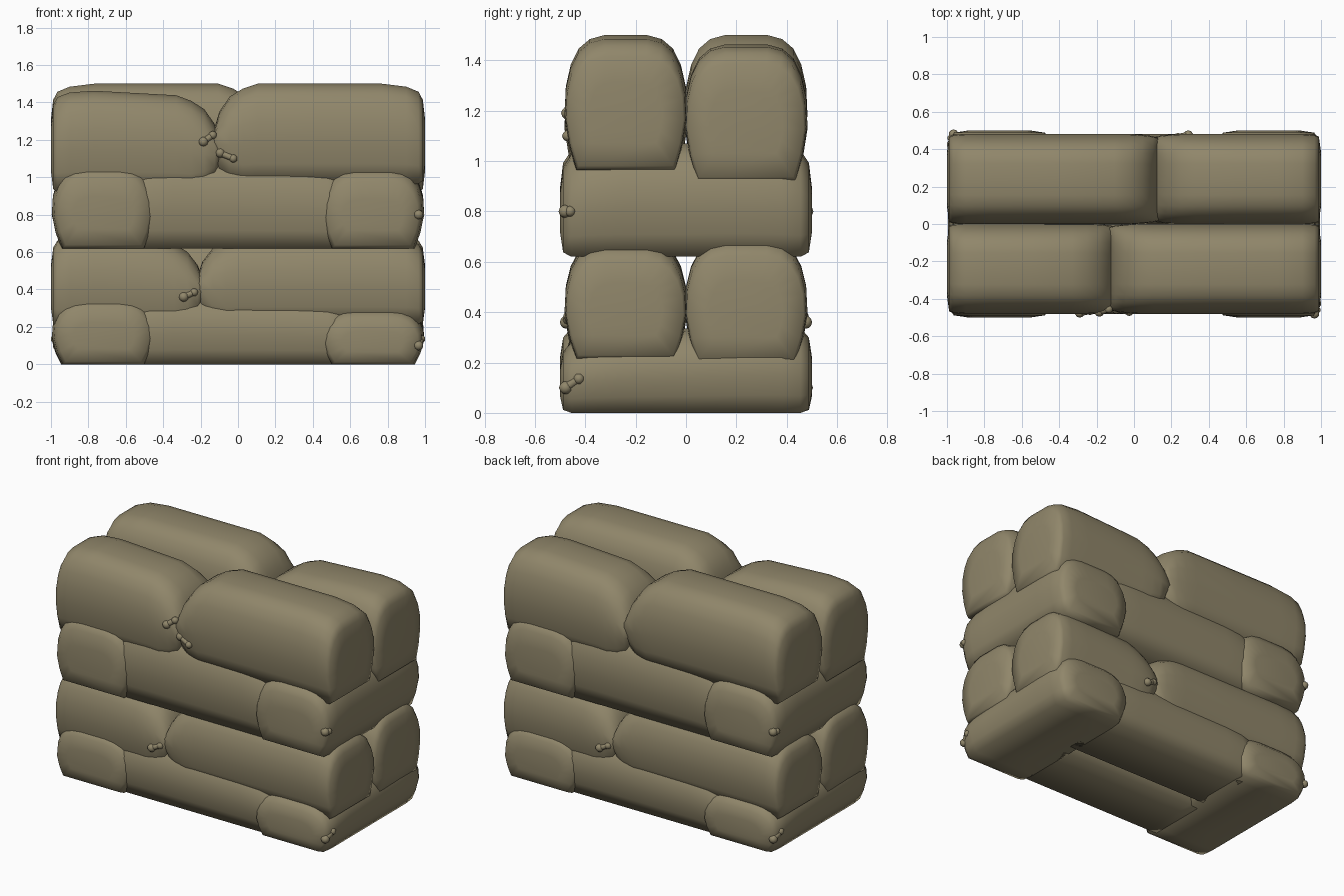
import bpy, bmesh, math
from mathutils import Matrix, Vector

if "Cube" in bpy.data.objects:
    bpy.data.objects.remove(bpy.data.objects["Cube"])

burlap = bpy.data.materials.new("khaki_burlap")
burlap.use_nodes = True
colour = (0.28, 0.24, 0.145, 1)
burlap.diffuse_color = colour
burlap.node_tree.nodes["Principled BSDF"].inputs["Base Color"].default_value = colour

# Half cross-section: flat narrow base, bulging sides, domed top
HALF = [(0.82, 0), (0.93, 0.2), (1, 0.42), (0.98, 0.62), (0.9, 0.78),
        (0.77, 0.9), (0.59, 0.97), (0.35, 1)]
SECTION = HALF + [(0, 1)] + [(-w, h) for w, h in reversed(HALF)]

# Bag ends: distance from tip, lower limit, upper limit, width
BLUNT = [(0, 0.2, 0.65, 0.6), (0.012, 0.03, 0.84, 0.94), (0.035, 0, 0.92, 0.98),
         (0.1, 0, 0.97, 1), (0.23, 0, 1, 1)]
ROUND = [(0, 0.22, 0.6, 0.6), (0.012, 0.04, 0.81, 0.89), (0.045, 0, 0.92, 0.96),
         (0.12, 0, 0.97, 1), (0.25, 0, 1, 1)]
TIED = [(0, 0.36, 0.5, 0.9), (0.035, 0.15, 0.72, 0.95), (0.09, 0.05, 0.87, 0.98),
        (0.16, 0, 0.95, 1), (0.24, 0, 1, 1)]


def finish(bm, name, turn):
    bmesh.ops.recalc_face_normals(bm, faces=bm.faces)
    bm.transform(Matrix.Rotation(turn, 4, 'Z'))
    for face in bm.faces:
        face.smooth = True
    mesh = bpy.data.meshes.new(name)
    bm.to_mesh(mesh)
    bm.free()
    mesh.materials.append(burlap)
    bpy.context.collection.objects.link(bpy.data.objects.new(name, mesh))


def bag(name, start, end, middle, half, base, top0, top1, ends, turn=0, along_y=False):
    """Loft a filled sack from start to end, with its own shape at each end."""
    rings = [(start + d, lo, hi, w) for d, lo, hi, w in ends[0]]
    rings.append(((start + end) / 2, 0, 1, 1.0))
    rings += [(end - d, lo, hi, w) for d, lo, hi, w in reversed(ends[1])]
    bm = bmesh.new()
    loops = []
    for pos, lo, hi, w in rings:
        f = (pos - start) / (end - start)
        height = top0 + (top1 - top0) * f - base
        loop = []
        for sw, sh in SECTION:
            side = middle + sw * w * half
            z = base + height * (lo + (hi - lo) * sh)
            loop.append(bm.verts.new((side, pos, z) if along_y else (pos, side, z)))
        loops.append(loop)
    n = len(SECTION)
    for a, b in zip(loops, loops[1:]):
        for i in range(n):
            j = (i + 1) % n
            bm.faces.new((a[i], a[j], b[j], b[i]))
    bm.faces.new(loops[0])
    bm.faces.new(loops[-1])
    finish(bm, name, turn)


def knot(name, a, b, turn=0):
    """Tie cord: a short neck with a lump at both ends."""
    a, b = Vector(a), Vector(b)
    bm = bmesh.new()
    for p, r in ((a, 0.026), (b, 0.022)):
        bmesh.ops.create_icosphere(bm, subdivisions=2, radius=r,
                                   matrix=Matrix.Translation(p))
    spin = (b - a).to_track_quat('Z', 'Y').to_matrix().to_4x4()
    bmesh.ops.create_cone(bm, segments=8, radius1=0.018, radius2=0.016,
                          depth=(b - a).length,
                          matrix=Matrix.Translation((a + b) / 2) @ spin)
    finish(bm, name, turn)


# The back half of the wall is the front half turned by 180 degrees
for half_name, turn in (("front", 0), ("back", math.pi)):
    # Courses with header bags at the ends and stretcher bags between
    for course, base, near, far, mid in (("bottom", 0, 0.3, 0.37, 0.38),
                                         ("third", 0.62, 1.06, 1.08, 1.1)):
        bag(f"{course}_{half_name}_header_bag", -0.5, 0.5, 0.72, 0.275, base,
            near, far, (ROUND, ROUND), turn, True)
        bag(f"{course}_{half_name}_middle_bag", -0.58, 0.58, -0.237, 0.245, base,
            mid + 0.015, mid - 0.015, (BLUNT, BLUNT), turn)
    knot(f"bottom_{half_name}_header_knot", (0.965, -0.478, 0.1),
         (0.98, -0.425, 0.135), turn)
    knot(f"third_{half_name}_header_knot", (0.965, -0.48, 0.8),
         (0.975, -0.46, 0.8), turn)

    # Courses with one short and one long stretcher bag
    for course, split, short_z, long_z in (("second", -0.18, (0.2, 0.69), (0.215, 0.68)),
                                           ("top", -0.09, (0.92, 1.46), (0.965, 1.5))):
        low, high = short_z
        bag(f"{course}_{half_name}_short_bag", -1, split, -0.239, 0.243, low,
            high + 0.015, high - 0.035, (BLUNT, TIED), turn)
        low, high = long_z
        bag(f"{course}_{half_name}_long_bag", split - 0.045, 1, -0.239, 0.243, low,
            high, high, (TIED, BLUNT), turn)
    knot(f"second_{half_name}_knot", (-0.29, -0.475, 0.36), (-0.235, -0.465, 0.385), turn)

# Cords on the front of the top course
knot("top_upper_knot", (-0.185, -0.47, 1.19), (-0.135, -0.455, 1.225))
knot("top_lower_knot", (-0.095, -0.455, 1.13), (-0.025, -0.47, 1.1))
